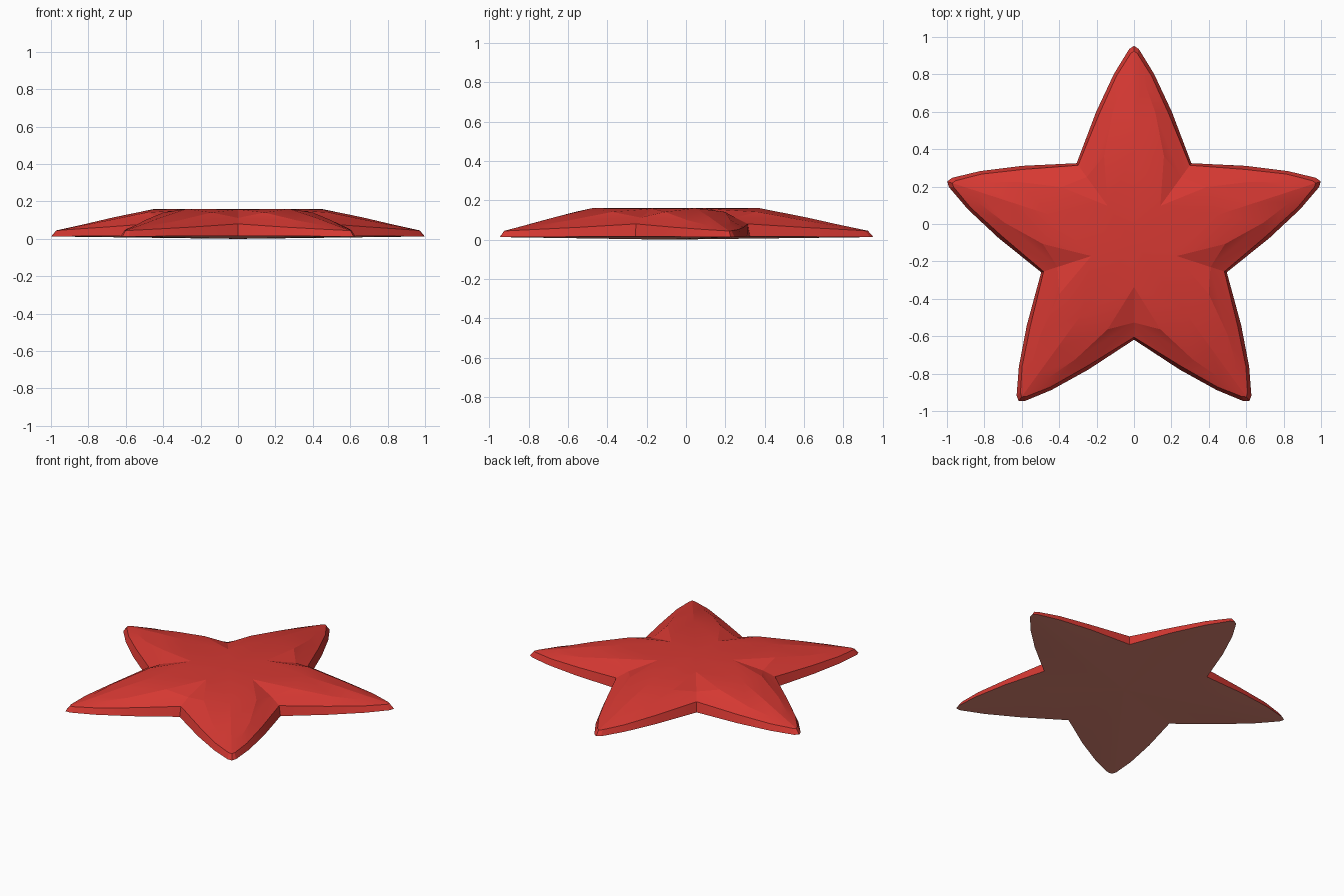
import bpy, bmesh, math
from mathutils import Vector, Matrix

if "Cube" in bpy.data.objects:
    bpy.data.objects.remove(bpy.data.objects["Cube"])


def material(name, rgb):
    m = bpy.data.materials.new(name)
    m.diffuse_color = (*rgb, 1)
    m.use_nodes = True
    m.node_tree.nodes["Principled BSDF"].inputs["Base Color"].default_value = m.diffuse_color
    return m


RED = material("coral red", (0.67, 0.04, 0.032))
UNDER = material("salmon underside", (0.74, 0.235, 0.175))

# One half of an arm: u runs along the arm, v sideways, then height
POINTS = {
    # outline at the base, tip to notch
    "o0": (1.05, 0, .013), "o1": (1.032, .026, .013), "o2": (.9, .107, .014),
    "o3": (.695, .203, .015), "o4": (.422, .3066, .015),
    # upper rim
    "r0": (1.022, 0, .045), "r1": (1.008, .018, .045), "r2": (.888, .094, .052),
    "r3": (.683, .187, .063), "r4": (.411, .2986, .08),
    # rounded shoulder and notch
    "s2": (.86, .055, .071), "s3": (.69, .115, .099), "s4": (.46, .16, .141),
    "n1": (.348, .2528, .112), "n0": (.194, .141, .157),
    # ridge and centre
    "t2": (.87, 0, .077), "t3": (.70, 0, .115), "t4": (.47, 0, .16),
    "c": (0, 0, .16), "b": (0, 0, 0),
}
TOP = ["o0 o1 r1 r0", "o1 o2 r2 r1", "o2 o3 r3 r2", "o3 o4 r4 r3",
       "r0 r1 t2", "r1 r2 s2", "r1 s2 t2", "r2 r3 s3 s2", "t2 s2 s3 t3",
       "r3 r4 n1", "r3 n1 s3", "s3 n1 s4", "t3 s3 s4 t4",
       "s4 n1 n0", "t4 s4 n0", "t4 n0 c"]
BOTTOM = ["b o1 o0", "b o2 o1", "b o3 o2", "b o4 o3"]

bm = bmesh.new()
hub = Vector((0, -0.097, 0))
for arm in range(5):
    turn = Matrix.Rotation(math.pi / 2 + arm * math.tau / 5, 4, 'Z')
    for side in (1, -1):
        verts = {k: bm.verts.new(hub + turn @ Vector((u, v * side, z)))
                 for k, (u, v, z) in POINTS.items()}
        for index, group in enumerate((TOP, BOTTOM)):
            for names in group:
                corner = [verts[n] for n in names.split()]
                bm.faces.new(corner[::side]).material_index = index
bmesh.ops.remove_doubles(bm, verts=bm.verts, dist=0.002)
bmesh.ops.recalc_face_normals(bm, faces=bm.faces)

mesh = bpy.data.meshes.new("starfish_body")
bm.to_mesh(mesh)
bm.free()
mesh.materials.append(RED)
mesh.materials.append(UNDER)
body = bpy.data.objects.new("starfish_body", mesh)
bpy.context.collection.objects.link(body)
bpy.context.view_layer.objects.active = body
body.select_set(True)
bpy.ops.object.shade_smooth_by_angle(angle=math.radians(10))
